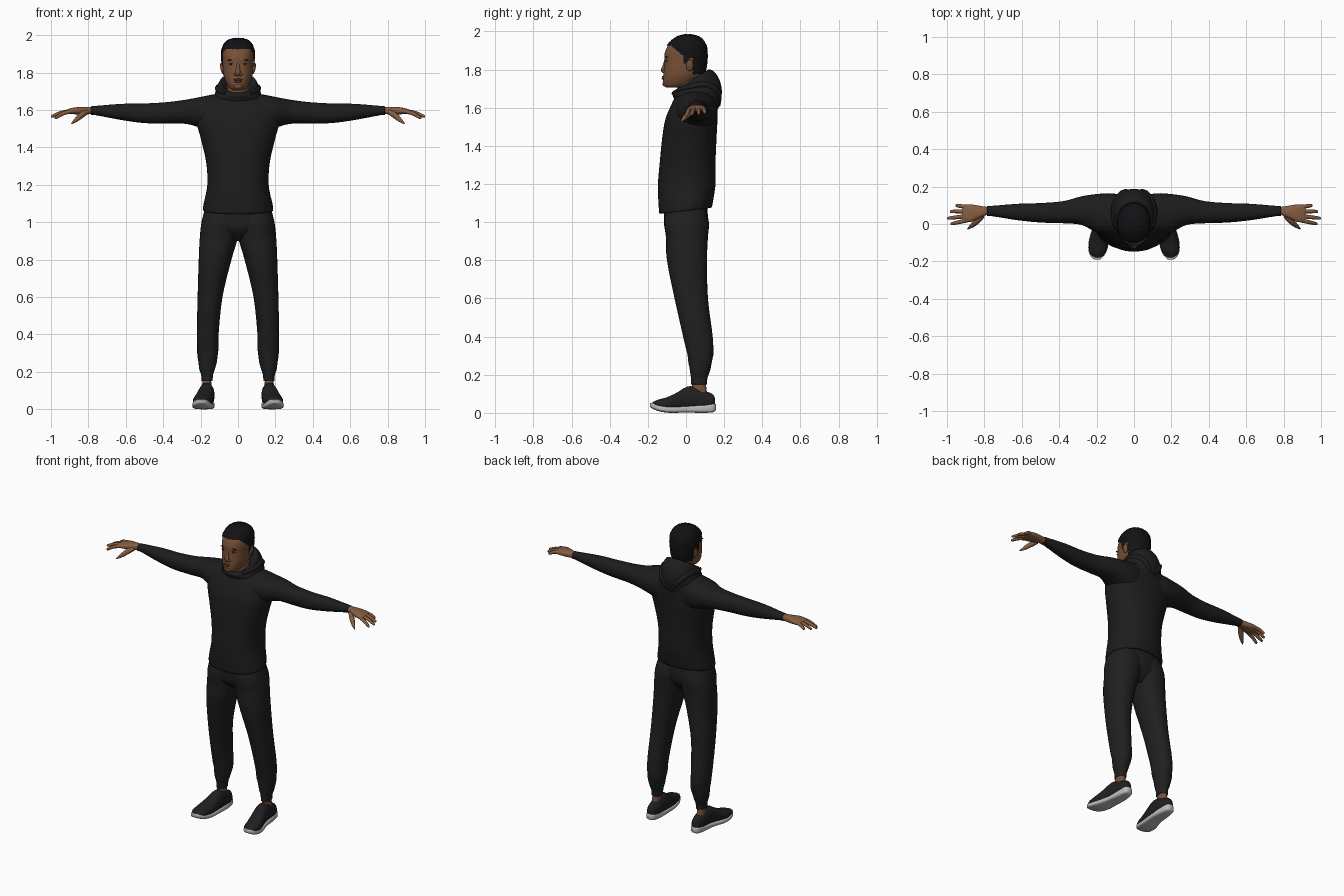
import bpy, bmesh, math, random
from mathutils import Vector
from mathutils.bvhtree import BVHTree

cube = bpy.data.objects.get("Cube")
if cube:
    bpy.data.objects.remove(cube, do_unlink=True)
random.seed(4)


def material(name, r, g, b):
    m = bpy.data.materials.new(name)
    m.use_nodes = True
    m.diffuse_color = (r, g, b, 1)
    node = m.node_tree.nodes["Principled BSDF"]
    node.inputs["Base Color"].default_value = (r, g, b, 1)
    node.inputs["Roughness"].default_value = 0.9
    return m


CLOTH = material("black sweatshirt cloth", .012, .012, .012)
PANTS = material("black trouser cloth", .014, .014, .014)
HAIR = material("black hair", .006, .006, .007)
SKIN = material("brown skin", .19, .082, .038)
HAND = material("light brown skin", .24, .11, .055)
LIP = material("lip brown", .15, .06, .04)
SHOE = material("black shoe fabric", .014, .014, .015)
SOLE = material("pale grey sole", .5, .5, .5)
WHITE = material("eye white", .4, .36, .33)


def finish(bm, name, mat):
    bmesh.ops.recalc_face_normals(bm, faces=bm.faces)
    mesh = bpy.data.meshes.new(name)
    bm.to_mesh(mesh)
    bm.free()
    mesh.materials.append(mat)
    mesh.shade_smooth()
    ob = bpy.data.objects.new(name, mesh)
    bpy.context.collection.objects.link(ob)
    return ob


def spline(rows, steps):
    """Smoothly interpolate between cross-section rows."""
    out = []
    for i in range(len(rows) - 1):
        quad = [rows[max(i - 1, 0)], rows[i], rows[i + 1], rows[min(i + 2, len(rows) - 1)]]
        for s in range(steps):
            u = s / steps
            out.append([b + u / 2 * (c - a + u * (2*a - 5*b + 4*c - d + u * (3*(b - c) + d - a)))
                        for a, b, c, d in zip(*quad)])
    return out + [list(rows[-1])]


def loft(rows, axis="z", side=1, power=2.2, seg=32, steps=4, ripple=None):
    """Rows are: position, min and max across, min and max along, optional tilt."""
    bm = bmesh.new()
    rings = []
    for row in spline(rows, steps):
        t, a0, a1, b0, b1 = row[:5]
        tilt = row[5] if len(row) > 5 else 0
        ring = []
        for k in range(seg):
            ang = math.tau * k / seg
            c, s = math.cos(ang), math.sin(ang)
            grow = 1 + (ripple(t, ang) if ripple else 0)
            a = (a0 + a1) / 2 + (a1 - a0) / 2 * grow * math.copysign(abs(c) ** (2 / power), c)
            b = (b0 + b1) / 2 + (b1 - b0) / 2 * grow * math.copysign(abs(s) ** (2 / power), s)
            p = {"z": (a, b, t + tilt * s), "x": (t, a, b), "y": (a, t, b)}[axis]
            ring.append(bm.verts.new((p[0] * side, p[1], p[2])))
        rings.append(ring)
    for r, q in zip(rings, rings[1:]):
        for k in range(seg):
            j = (k + 1) % seg
            bm.faces.new((r[k], r[j], q[j], q[k]))
    bm.faces.new(rings[0])
    bm.faces.new(rings[-1])
    bmesh.ops.recalc_face_normals(bm, faces=bm.faces)
    return bm


def even(rows):
    """Expand rows with a half width into rows with both sides."""
    return [(r[0], -r[1], r[1]) + tuple(r[2:]) for r in rows]


def ball(name, mat, centre, size, turn=0):
    bm = bmesh.new()
    bmesh.ops.create_uvsphere(bm, u_segments=16, v_segments=10, radius=1)
    bmesh.ops.scale(bm, vec=size, verts=bm.verts)
    ob = finish(bm, name, mat)
    ob.location = centre
    ob.rotation_euler.y = turn
    return ob


def tube(name, mat, points, radii, side=1):
    cu = bpy.data.curves.new(name, "CURVE")
    cu.dimensions, cu.bevel_depth, cu.bevel_resolution = "3D", 1, 3
    cu.use_fill_caps = True
    rows = spline([tuple(p) + (r,) for p, r in zip(points, radii)], 4)
    sp = cu.splines.new("POLY")
    sp.points.add(len(rows) - 1)
    for pt, (x, y, z, r) in zip(sp.points, rows):
        pt.co, pt.radius = (x * side, y, z, 1), r
    sp.use_smooth = True
    cu.materials.append(mat)
    ob = bpy.data.objects.new(name, cu)
    bpy.context.collection.objects.link(ob)
    bpy.ops.object.select_all(action="DESELECT")
    ob.select_set(True)
    bpy.context.view_layer.objects.active = ob
    bpy.ops.object.convert(target="MESH")


# Sweatshirt body with a gathered hem
def gathers(z, ang):
    return .02 * math.sin(9 * ang) * math.sin(4 * ang + 1) * max(0, 1 - abs(z - 1.08) / .07)


torso = even([(1.07, .165, -.12, .11, .015), (1.06, .185, -.14, .13, .015), (1.1, .183, -.145, .14, .01),
              (1.2, .164, -.147, .155, 0), (1.32, .17, -.137, .155, 0), (1.44, .197, -.125, .16, 0),
              (1.54, .222, -.108, .165, 0), (1.62, .21, -.075, .165, 0), (1.66, .15, -.055, .16, 0),
              (1.69, .09, -.03, .13, 0)])
finish(loft(torso, seg=64, ripple=gathers), "sweatshirt_body", CLOTH)

# Hood lying on the back, wrapped round the neck
hood = even([(1.6, .12, -.06, .155, -.04), (1.645, .135, -.07, .178, -.02), (1.683, .125, -.075, .188, .01),
             (1.722, .112, -.072, .168, .04), (1.747, .096, -.06, .125, .055),
             (1.727, .075, -.045, .085, .04), (1.68, .06, -.03, .06, .02)])
finish(loft(hood, power=2), "hood", CLOTH)
for side, word in ((1, "left"), (-1, "right")):
    tube(word + "_hood_fold", CLOTH, [(.07, -.05, 1.69), (.106, .02, 1.71), (.098, .1, 1.72),
         (.06, .165, 1.68), (.01, .172, 1.61)], [.008, .014, .018, .018, .008], side)

# Trousers seat
seat = even([(.9, .05, -.05, .06), (.95, .14, -.1, .1), (1, .185, -.115, .115), (1.1, .165, -.115, .11)])
finish(loft(seat), "trouser_seat", PANTS)

SLEEVE = [(.04, -.06, .15, 1.48, 1.69), (.12, -.06, .164, 1.48, 1.685), (.2, -.045, .16, 1.505, 1.67),
          (.28, -.005, .148, 1.526, 1.655), (.38, .004, .122, 1.527, 1.642), (.5, .008, .112, 1.53, 1.635),
          (.62, .02, .108, 1.546, 1.633), (.76, .042, .097, 1.572, 1.622), (.785, .043, .096, 1.573, 1.62)]
PALM = [(.75, .05, .09, 1.58, 1.615), (.79, .047, .092, 1.578, 1.617), (.83, .03, .098, 1.575, 1.617),
        (.87, .012, .104, 1.577, 1.614), (.905, .01, .102, 1.58, 1.606), (.917, .02, .09, 1.587, 1.6)]
LEG = [(1.08, -.02, .175, -.1, .1), (1, -.01, .195, -.115, .12), (.92, .0, .204, -.105, .115),
       (.8, .035, .21, -.1, .11), (.6, .083, .216, -.06, .115), (.4, .104, .22, -.015, .14),
       (.3, .106, .217, .008, .142), (.22, .122, .208, .02, .125), (.185, .133, .197, .026, .113),
       (.15, .136, .195, .027, .11)]
ANKLE = [(.07, .14, .195, .02, .12), (.12, .142, .192, .03, .108), (.2, .145, .188, .035, .1)]
UPPER = [(.153, .155, .178, .03, .07), (.14, .14, .192, .015, .098), (.1, .128, .202, .01, .115),
         (.04, .126, .208, .01, .138), (0, .126, .214, .01, .135), (-.05, .13, .228, .01, .105),
         (-.1, .138, .24, .01, .082), (-.15, .151, .238, .018, .068), (-.18, .175, .218, .03, .052)]
TREAD = [(.157, .152, .182, .015, .045), (.14, .136, .197, .003, .05), (.08, .126, .207, 0, .043),
         (0, .126, .217, .002, .036), (-.08, .132, .24, 0, .034), (-.14, .144, .244, .008, .042),
         (-.175, .165, .23, .022, .052), (-.19, .182, .212, .034, .05)]
FINGERS = {"index": (.02, .98, .0, 1.556), "middle": (.043, 1, .03, 1.565),
           "ring": (.068, .985, .067, 1.568), "little": (.09, .955, .1, 1.572)}


def creases(z, ang):
    return .03 * math.sin(3 * ang + z * 70) * max(0, 1 - abs(z - .27) / .1)


# Limbs, hands and shoes on both sides
for side, word in ((1, "left"), (-1, "right")):
    finish(loft(SLEEVE, "x", side), word + "_sleeve", CLOTH)
    finish(loft(PALM, "x", side, 2.6), word + "_palm", HAND)
    for finger, (y, tip_x, tip_y, tip_z) in FINGERS.items():
        base, tip = Vector((.89, y, 1.594)), Vector((tip_x, tip_y, tip_z))
        mid = base.lerp(tip, .5) + Vector((0, 0, .006))
        tube(f"{word}_{finger}_finger", HAND, [base, mid, base.lerp(tip, .92), tip],
             [.0115, .0105, .008, .002], side)
    tube(word + "_thumb", HAND, [(.81, .045, 1.59), (.84, .015, 1.57), (.868, -.01, 1.545), (.89, -.027, 1.528)],
         [.014, .016, .011, .003], side)
    finish(loft(LEG, "z", side, ripple=creases), word + "_trouser_leg", PANTS)
    finish(loft(ANKLE, "z", side), word + "_ankle", SKIN)
    finish(loft(UPPER, "y", side), word + "_shoe_upper", SHOE)
    finish(loft(TREAD, "y", side, 3.5), word + "_shoe_sole", SOLE)

# Head and neck
HEAD = even([(1.705, .025, -.1, -.03), (1.715, .043, -.115, .01), (1.74, .06, -.121, .055),
             (1.77, .073, -.119, .085), (1.8, .079, -.116, .1), (1.84, .082, -.113, .106),
             (1.88, .084, -.113, .108), (1.92, .083, -.098, .104), (1.95, .071, -.072, .088),
             (1.97, .05, -.042, .062), (1.979, .018, -.008, .025)])
head = loft(HEAD, seg=64, steps=6)
surface = BVHTree.FromBMesh(head)
finish(head, "head", SKIN)
finish(loft(even([(1.62, .065, -.04, .09), (1.7, .056, -.045, .08), (1.78, .055, -.04, .08)])), "neck", SKIN)


def hairline(y):
    if y < -.015:
        return 1.875 + max(0, min(.05, (-.02 - y) * .9))
    if y < .012:
        return 1.83
    return 1.86 if y < .035 else 1.775


# Short textured hair: a raised copy of the scalp cut along the hairline
hair = loft(HEAD, seg=96, steps=10)
hair.normal_update()
for v, n in [(v, v.normal.copy()) for v in hair.verts]:
    v.co += n * random.uniform(.004, .0075)
bmesh.ops.delete(hair, geom=[f for f in hair.faces if f.calc_center_median().z < hairline(
    f.calc_center_median().y)], context="FACES")
finish(hair, "hair", HAIR)


def on_face(x, z, out=0):
    hit = surface.ray_cast(Vector((x, -1, z)), Vector((0, 1, 0)))[0]
    return (x, hit.y - out, z)


# Facial features
tube("nose", SKIN, [on_face(0, 1.85, -.006), on_face(0, 1.82, -.002), on_face(0, 1.797, .002),
     on_face(0, 1.785, -.004)], [.007, .011, .014, .008])
ball("upper_lip", LIP, on_face(0, 1.763, -.001), (.025, .007, .005))
ball("lower_lip", LIP, on_face(0, 1.753, -.001), (.022, .008, .006))
ball("chin", SKIN, on_face(0, 1.726, -.008), (.024, .013, .014))
for side, word in ((1, "left"), (-1, "right")):
    ball(word + "_nostril", SKIN, on_face(.014 * side, 1.79, -.002), (.009, .01, .008))
    ball(word + "_eye", WHITE, on_face(.036 * side, 1.845, -.003), (.014, .006, .0045))
    ball(word + "_iris", HAIR, on_face(.036 * side, 1.845, 0), (.005, .004, .0045))
    ball(word + "_upper_lid", HAIR, on_face(.036 * side, 1.85, -.002), (.016, .006, .0022), .1 * side)
    ball(word + "_eyebrow", HAIR, on_face(.038 * side, 1.868, -.002), (.021, .006, .0035), .1 * side)
    ball(word + "_ear", SKIN, (.085 * side, .02, 1.822), (.009, .019, .031), .2 * side)
